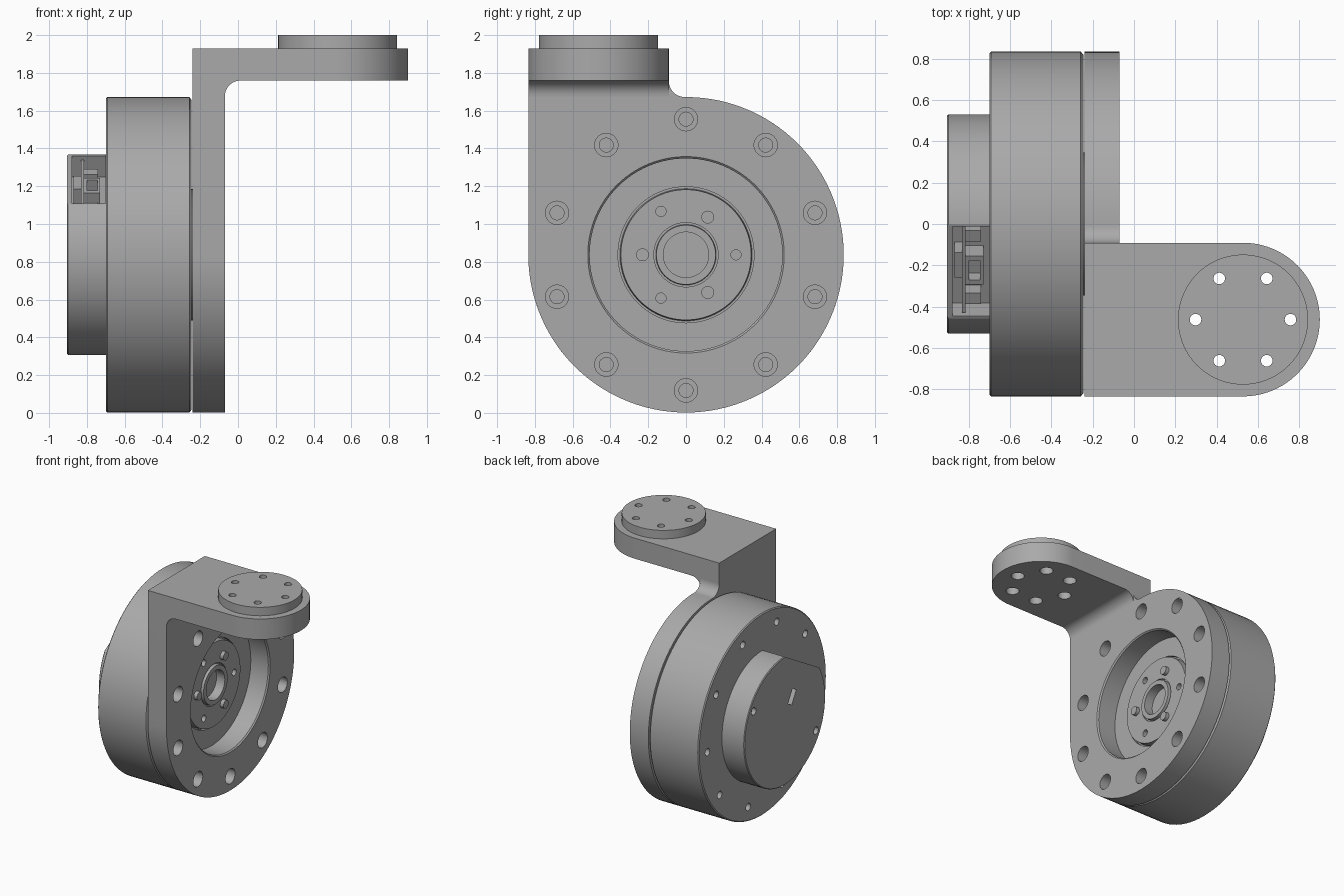
import bpy, bmesh, math
from mathutils import Vector

if "Cube" in bpy.data.objects:
    bpy.data.objects.remove(bpy.data.objects["Cube"])

grey = bpy.data.materials.new("machined grey")
grey.use_nodes = True
grey.diffuse_color = (0.4, 0.4, 0.4, 1)
grey.node_tree.nodes["Principled BSDF"].inputs["Base Color"].default_value = (0.4, 0.4, 0.4, 1)

R, CZ = 0.835, 0.837            # housing radius and axis height
ARM_Y, ARM_R, ARM_X = -0.463, 0.372, 0.528
BACK, FACE = -0.24, -0.07       # bracket plate faces
LOW, TOP = 1.76, 1.93           # arm faces


def finish(name, bm):
    bmesh.ops.recalc_face_normals(bm, faces=bm.faces)
    mesh = bpy.data.meshes.new(name)
    bm.to_mesh(mesh)
    bm.free()
    mesh.materials.append(grey)
    ob = bpy.data.objects.new(name, mesh)
    bpy.context.collection.objects.link(ob)
    return ob


def prism(name, pts, axis, a, b):
    """Extrude a 2D outline along an axis from a to b."""
    place = {"x": lambda p, d: (d, p[0], p[1]),
             "y": lambda p, d: (p[0], d, p[1]),
             "z": lambda p, d: (p[0], p[1], d)}[axis]
    bm = bmesh.new()
    face = bm.faces.new([bm.verts.new(place(p, a)) for p in pts])
    out = bmesh.ops.extrude_face_region(bm, geom=[face])
    verts = [v for v in out["geom"] if isinstance(v, bmesh.types.BMVert)]
    shift = Vector(place((0, 0), b)) - Vector(place((0, 0), a))
    bmesh.ops.translate(bm, vec=shift, verts=verts)
    return finish(name, bm)


def arc(cx, cy, r, start, end, n):
    angles = [math.radians(start + (end - start) * i / n) for i in range(n + 1)]
    return [(cx + r * math.cos(t), cy + r * math.sin(t)) for t in angles]


def disc(name, axis, cx, cy, r, a, b, n=32):
    return prism(name, arc(cx, cy, r, 0, 360, n)[:-1], axis, a, b)


def lathe(name, profile, n=96):
    """Spin an (x, radius) profile about the housing axis."""
    bm = bmesh.new()
    verts = [bm.verts.new((x, 0, CZ + r)) for x, r in profile]
    edges = [bm.edges.new(pair) for pair in zip(verts, verts[1:])]
    bmesh.ops.spin(bm, geom=verts + edges, cent=(0, 0, CZ), axis=(1, 0, 0),
                   angle=math.tau, steps=n, use_duplicate=False)
    bmesh.ops.remove_doubles(bm, verts=bm.verts, dist=1e-5)
    return finish(name, bm)


def combine(ob, tools, operation="DIFFERENCE"):
    """Apply boolean tools to an object and discard them."""
    for tool in tools:
        tool.hide_render = True
        mod = ob.modifiers.new("cut", "BOOLEAN")
        mod.operation, mod.solver, mod.object = operation, "EXACT", tool
    bpy.context.view_layer.update()
    graph = bpy.context.evaluated_depsgraph_get()
    mesh = bpy.data.meshes.new_from_object(ob.evaluated_get(graph))
    ob.modifiers.clear()
    ob.data = mesh
    for tool in tools:
        bpy.data.objects.remove(tool)


def ring(count, radius, start=0):
    """Evenly spaced points around the origin."""
    return arc(0, 0, radius, start, start + 360, count)[:-1]


def slanted(name, u0, u1, v0, v1, a, b):
    """Box aligned with the flat on the rear cover; u points out of the flat."""
    t = math.radians(120)
    c, s = math.cos(t), math.sin(t)
    pts = [(u * c - v * s, CZ + u * s + v * c)
           for u, v in ((u0, v0), (u1, v0), (u1, v1), (u0, v1))]
    return prism(name, pts, "x", a, b)


# Bracket: upright plate with rounded body and filleted shoulder
fillet = 0.085
edge = ARM_Y + ARM_R
outline = ([(-R, TOP)] + arc(0, CZ, R, 180, 450, 90)
           + arc(edge + fillet, CZ + R + fillet, fillet, 270, 180, 10) + [(edge, TOP)])
bracket = prism("bracket", outline, "x", BACK, FACE)

# Arm with round end, and the fillet under it
arm = prism("arm", [(BACK, ARM_Y - ARM_R)] + arc(ARM_X, ARM_Y, ARM_R, -90, 90, 48)
            + [(BACK, edge)], "z", LOW, TOP)
web = [(FACE - 0.05, LOW + 0.05), (FACE - 0.05, LOW - fillet)] \
    + arc(FACE + fillet, LOW - fillet, fillet, 180, 90, 10) + [(FACE + fillet, LOW + 0.05)]
corner = prism("corner", web, "y", ARM_Y - ARM_R, edge)
combine(bracket, [arm, corner], "UNION")

# Plate opening with chamfer, and counterbored bolt holes
cuts = [lathe("opening", [(BACK - 0.1, 0), (BACK - 0.1, 0.51), (FACE - 0.01, 0.51),
                          (FACE + 0.01, 0.53), (FACE + 0.01, 0)])]
for y, z in ring(10, 0.718, 90):
    cuts.append(disc("bore", "x", y, CZ + z, 0.037, BACK - 0.1, 0.1, 24))
    cuts.append(disc("counterbore", "x", y, CZ + z, 0.062, FACE - 0.1, 0.1, 24))
# Arm holes, wider from below
for x, y in ring(6, 0.23):
    cuts.append(disc("bore", "z", ARM_X + x, ARM_Y + y, 0.028, 1.6, 2.2, 24))
    cuts.append(disc("counterbore", "z", ARM_X + x, ARM_Y + y, 0.05, 1.6, 1.85, 24))
combine(bracket, cuts)

# Mounting pad on the arm
pad = disc("mounting_pad", "z", ARM_X, ARM_Y, 0.315, TOP, 2.0, 72)
combine(pad, [disc("bore", "z", ARM_X + x, ARM_Y + y, 0.028, 1.8, 2.2, 24)
              for x, y in ring(6, 0.23)])

# Motor housing with stepped output hub
housing = lathe("motor_housing", [
    (-0.70, 0), (-0.70, R - 0.008), (-0.692, R), (-0.258, R), (-0.245, R - 0.015),
    (-0.245, 0.36), (-0.27, 0.36), (-0.27, 0.35), (-0.22, 0.345), (-0.22, 0.17),
    (-0.235, 0.17), (-0.235, 0.16), (-0.205, 0.157), (-0.205, 0.12), (-0.28, 0.12),
    (-0.28, 0)])
cuts = [disc("rear_bore", "x", y, CZ + z, 0.03, -0.8, -0.6, 20) for y, z in ring(10, 0.72, 105)]
cuts += [disc("hub_bore", "x", y, CZ + z, 0.027, -0.29, -0.1, 20) for y, z in ring(3, 0.265)]
combine(housing, cuts)

# Hub dowel pins
pins = [disc("hub_pin_%d" % i, "x", y, CZ + z, 0.034, -0.24, -0.19, 24)
        for i, (y, z) in enumerate(ring(3, 0.23, 60))]

# Rear cover with a flat, connector pocket, slot and screw recesses
cover = lathe("rear_cover", [(-0.69, 0), (-0.69, 0.53), (-0.899, 0.53), (-0.905, 0.524),
                             (-0.905, 0)])
cuts = [slanted("flat", 0.459, 0.7, -0.5, 0.5, -1, -0.701),
        slanted("pocket", 0.33, 0.7, -0.25, 0.25, -0.88, -0.701),
        slanted("slot", 0.13, 0.25, -0.028, 0.028, -1, -0.86)]
cuts += [disc("screw_recess", "x", y, CZ + z, 0.03, -1, -0.87, 20) for y, z in ring(2, 0.47, 30)]
combine(cover, cuts)

# Circuit board and connectors inside the pocket
board = slanted("circuit_board", 0.3, 0.44, -0.24, 0.24, -0.832, -0.815)
plug = slanted("main_connector", 0.3, 0.43, -0.07, 0.09, -0.815, -0.73)
combine(plug, [slanted("socket", 0.36, 0.6, -0.045, 0.065, -0.8, -0.745)])
small = slanted("small_connector", 0.3, 0.43, -0.09, 0.05, -0.87, -0.832)
for i, v in enumerate((-0.2, 0.15)):
    slanted("side_connector_%d" % i, 0.3, 0.41, v, v + 0.06, -0.815, -0.74)

# Smooth round walls, keep machined edges crisp
for ob in (bracket, pad, housing, cover, *pins):
    bpy.ops.object.select_all(action="DESELECT")
    ob.select_set(True)
    bpy.context.view_layer.objects.active = ob
    bpy.ops.object.shade_smooth_by_angle(angle=math.radians(30))
